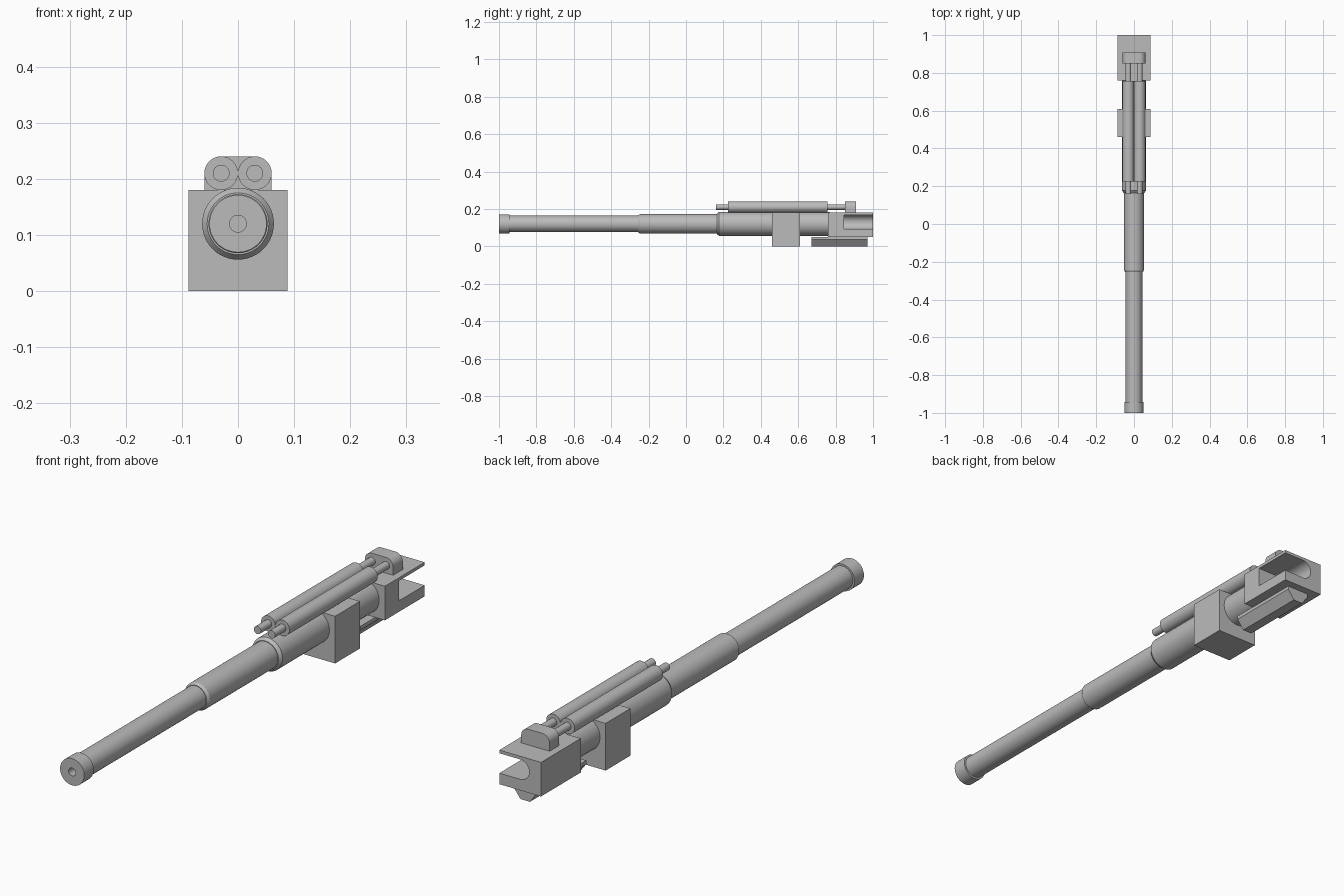
import bpy, bmesh, math
from mathutils import Vector

if "Cube" in bpy.data.objects:
    bpy.data.objects.remove(bpy.data.objects["Cube"], do_unlink=True)

GREY = (0.5, 0.5, 0.5, 1)
steel = bpy.data.materials.new("steel_grey")
steel.use_nodes = True
steel.diffuse_color = GREY
steel.node_tree.nodes["Principled BSDF"].inputs["Base Color"].default_value = GREY

AXIS_Z = 0.12   # height of the barrel axis
SIDE = 0.088    # half width of the blocks


def finish(name, bm):
    bmesh.ops.recalc_face_normals(bm, faces=bm.faces)
    mesh = bpy.data.meshes.new(name)
    bm.to_mesh(mesh)
    bm.free()
    mesh.materials.append(steel)
    obj = bpy.data.objects.new(name, mesh)
    bpy.context.collection.objects.link(obj)
    return obj


def smooth(obj):
    bpy.ops.object.select_all(action="DESELECT")
    obj.select_set(True)
    bpy.context.view_layer.objects.active = obj
    bpy.ops.object.shade_smooth_by_angle(angle=math.radians(30))


def lathe(name, profile, x=0, z=AXIS_Z, steps=48):
    """Turn a (y, radius) profile around an axis along y."""
    bm = bmesh.new()
    verts = [bm.verts.new((x + r, y, z)) for y, r in profile]
    edges = [bm.edges.new(pair) for pair in zip(verts, verts[1:])]
    bmesh.ops.spin(bm, geom=verts + edges, cent=(x, 0, z), axis=(0, 1, 0),
                   angle=math.tau, steps=steps)
    bmesh.ops.remove_doubles(bm, verts=bm.verts, dist=1e-5)
    obj = finish(name, bm)
    smooth(obj)
    return obj


def prism(name, outline, y0, y1):
    """Extrude an (x, z) outline from y0 to y1."""
    bm = bmesh.new()
    face = bm.faces.new([bm.verts.new((x, y0, z)) for x, z in outline])
    out = bmesh.ops.extrude_face_region(bm, geom=[face])
    moved = [v for v in out["geom"] if isinstance(v, bmesh.types.BMVert)]
    bmesh.ops.translate(bm, verts=moved, vec=Vector((0, y1 - y0, 0)))
    return finish(name, bm)


def box_outline(half, z0, z1):
    return [(-half, z0), (half, z0), (half, z1), (-half, z1)]


def arc(cx, cz, r, a0, a1, n):
    angles = [math.radians(a0 + (a1 - a0) * i / n) for i in range(n + 1)]
    return [(cx + r * math.cos(a), cz + r * math.sin(a)) for a in angles]


# Stepped barrel with a muzzle collar and bore
lathe("barrel", [(-0.7, 0), (-0.7, 0.015), (-1, 0.015), (-1, 0.051),
                 (-0.943, 0.051), (-0.943, 0.044), (-0.25, 0.044), (-0.25, 0)])
lathe("barrel_jacket", [(-0.255, 0), (-0.255, 0.046), (-0.245, 0.0525),
                        (0.18, 0.0525), (0.18, 0)])
lathe("recoil_sleeve", [(0.165, 0), (0.165, 0.055), (0.177, 0.064),
                        (0.77, 0.064), (0.77, 0)])

# Square cradle around the sleeve
prism("cradle_block", box_outline(SIDE, 0, 0.18), 0.46, 0.61)

# Breech with a round-bottomed loading slot open to the side and rear
breech = prism("breech", box_outline(SIDE, 0.05, 0.18), 0.76, 1)
slot_outline = arc(0, 0.13, 0.038, 90, 270, 24) + [(0.2, 0.092), (0.2, 0.168)]
cutter = prism("slot_cutter", slot_outline, 0.845, 1.1)
cutter.hide_render = True
cut = breech.modifiers.new("loading_slot", "BOOLEAN")
cut.operation = "DIFFERENCE"
cut.solver = "EXACT"
cut.object = cutter
bpy.context.view_layer.objects.active = breech
bpy.ops.object.modifier_apply(modifier=cut.name)
bpy.data.objects.remove(cutter, do_unlink=True)
smooth(breech)

# Tapered rail below the breech
prism("lower_rail", [(-0.02, 0), (0.02, 0), (0.048, 0.037), (0.048, 0.051),
                     (-0.048, 0.051), (-0.048, 0.037)], 0.67, 0.97)

# Twin recoil cylinders with their rods
for side, x in (("left", 0.03), ("right", -0.03)):
    lathe(side + "_recoil_cylinder",
          [(0.225, 0), (0.225, 0.03), (0.757, 0.03), (0.757, 0)], x, 0.21, 32)
    lathe(side + "_recoil_rod",
          [(0.16, 0), (0.16, 0.015), (0.86, 0.015), (0.86, 0)], x, 0.21, 24)

# Round-shouldered lug holding the rods
lug_outline = ([(-0.06, 0.179), (0.06, 0.179)] + arc(0.03, 0.21, 0.03, 0, 90, 10)
               + arc(-0.03, 0.21, 0.03, 90, 180, 10))
smooth(prism("rod_lug", lug_outline, 0.85, 0.908))
